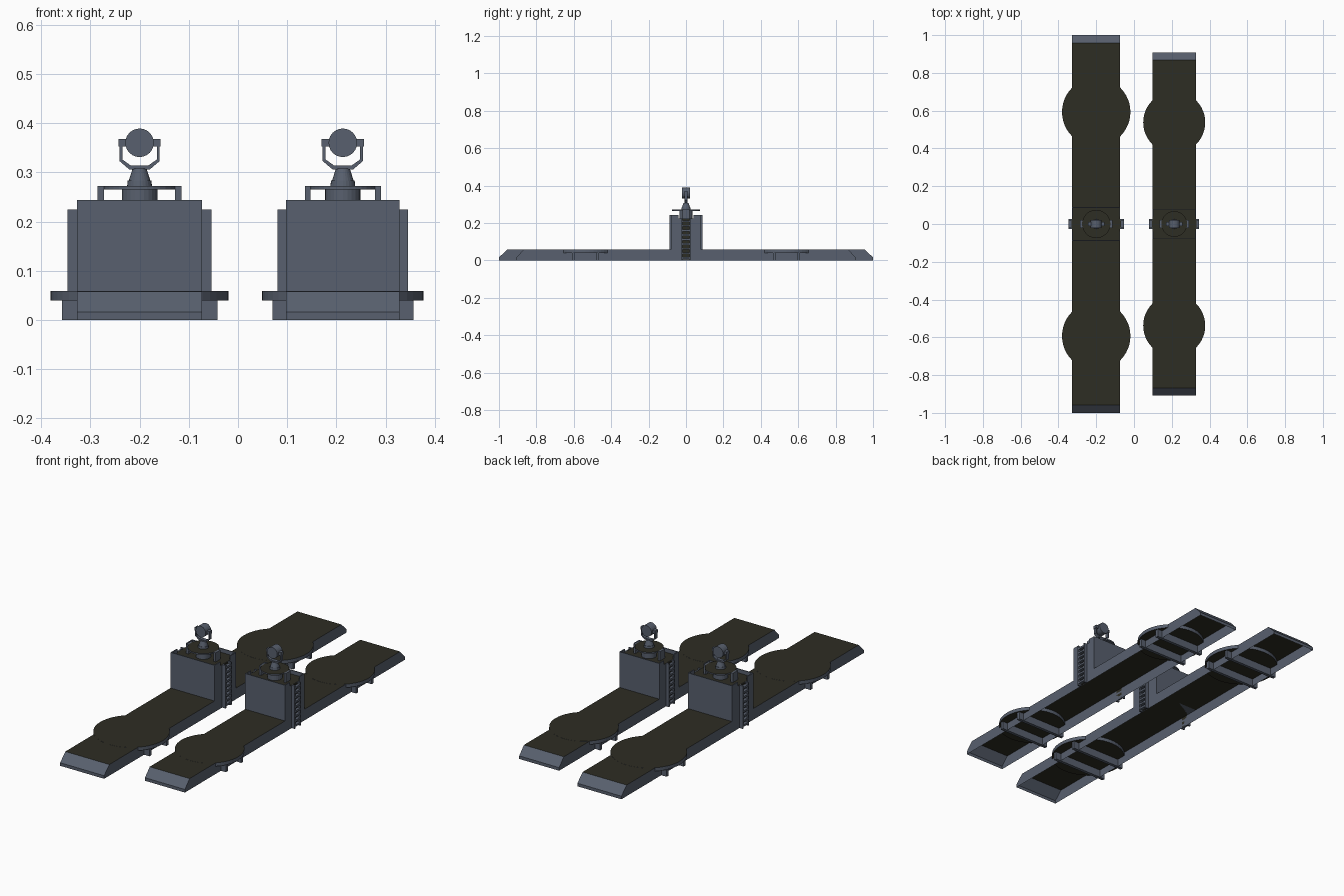
import bpy, bmesh, math
from mathutils import Matrix, Vector

if "Cube" in bpy.data.objects:
    bpy.data.objects.remove(bpy.data.objects["Cube"], do_unlink=True)


def material(name, color):
    m = bpy.data.materials.new(name)
    m.use_nodes = True
    m.diffuse_color = (*color, 1)
    m.node_tree.nodes["Principled BSDF"].inputs["Base Color"].default_value = (*color, 1)
    return m


STEEL = material("blue grey steel", (0.098, 0.117, 0.156))
DECK = material("dark olive deck", (0.027, 0.026, 0.017))


def finish(name, bm, mats, dark=None):
    """Turn a bmesh into an object; faces passing the dark rule get the second material."""
    bm.normal_update()
    for f in bm.faces:
        if dark and dark(f):
            f.material_index = 1
    mesh = bpy.data.meshes.new(name)
    bm.to_mesh(mesh)
    bm.free()
    for m in mats:
        mesh.materials.append(m)
    ob = bpy.data.objects.new(name, mesh)
    bpy.context.collection.objects.link(ob)
    return ob


def add_box(bm, x0, x1, y0, y1, z0, z1):
    mat = (Matrix.Translation(((x0 + x1) / 2, (y0 + y1) / 2, (z0 + z1) / 2))
           @ Matrix.Diagonal((x1 - x0, y1 - y0, z1 - z0, 1)))
    bmesh.ops.create_cube(bm, size=1, matrix=mat)


def add_cone(bm, x, y, z0, z1, r0, r1, sides=24):
    bmesh.ops.create_cone(bm, cap_ends=True, segments=sides, radius1=r0, radius2=r1,
                          depth=z1 - z0, matrix=Matrix.Translation((x, y, (z0 + z1) / 2)))


def facing_up(f):
    return f.normal.z > 0.9


def build_hull(side, cx, s):
    """Open-bottomed shell with sloped ends and a dark deck."""
    w, top = 0.127 * s, 0.058
    profile = [(-s, 0), (-s, 0.016), (-0.957 * s, top), (0.957 * s, top), (s, 0.016), (s, 0)]
    bm = bmesh.new()
    rows = [[bm.verts.new((cx + sx * w, y, z)) for y, z in profile] for sx in (-1, 1)]
    for i in range(len(profile) - 1):
        bm.faces.new((rows[0][i], rows[1][i], rows[1][i + 1], rows[0][i + 1]))
    bm.faces.new(rows[0])
    bm.faces.new(rows[1][::-1])
    finish(side + "_hull", bm, [STEEL, DECK], facing_up)

    # Round side platforms and the beams that carry them
    discs, beams = bmesh.new(), bmesh.new()
    for y in (-0.593 * s, 0.593 * s):
        add_cone(discs, cx, y, 0.04, top + 0.0005, 0.181 * s, 0.181 * s, 48)
        for dy in (-0.07 * s, 0.07 * s):
            add_box(beams, cx - 0.158 * s, cx + 0.158 * s,
                    y + dy - 0.008, y + dy + 0.008, 0, 0.04)
    finish(side + "_round_platforms", discs, [STEEL, DECK], lambda f: abs(f.normal.z) > 0.9)
    finish(side + "_support_beams", beams, [STEEL])


def build_tower(side, cx, s):
    w, d, floor, top, t = 0.127 * s, 0.089 * s, 0.224, 0.244, 0.005
    body = bmesh.new()
    add_box(body, cx - w, cx + w, -d, d, 0.058, floor)
    finish(side + "_tower", body, [STEEL, DECK], facing_up)

    # Parapet, open on both sides where the ladders arrive
    wall = bmesh.new()
    for sy in (-1, 1):
        y0, y1 = sorted((sy * d, sy * (d - t)))
        add_box(wall, cx - w, cx + w, y0, y1, floor, top)
        y0, y1 = sorted((sy * (d - t), sy * 0.04))
        for sx in (-1, 1):
            x0, x1 = sorted((cx + sx * w, cx + sx * (w - t)))
            add_box(wall, x0, x1, y0, y1, floor, top)
    finish(side + "_parapet", wall, [STEEL])

    # Ladders on both sides
    ladder, back = bmesh.new(), bmesh.new()
    for sx in (-1, 1):
        x0, x1 = sorted((cx + sx * w, cx + sx * (w + 0.019 * s)))
        for y in (-0.022, 0.022):
            add_box(ladder, x0, x1, y - 0.004, y + 0.004, 0, floor)
        for i in range(9):
            z = 0.014 + i * 0.0245
            add_box(ladder, x0, x1, -0.02, 0.02, z - 0.005, z + 0.005)
        x0, x1 = sorted((cx + sx * w, cx + sx * (w + 0.003)))
        add_box(back, x0, x1, -0.02, 0.02, 0.004, floor - 0.002)
    finish(side + "_ladders", ladder, [STEEL])
    finish(side + "_ladder_backing", back, [DECK])

    # Round lamp platform with a bracket at each side
    plate, bracket = bmesh.new(), bmesh.new()
    add_cone(plate, cx, 0, 0.265, 0.272, 0.075 * s, 0.075 * s, 32)
    finish(side + "_lamp_platform", plate, [STEEL, DECK], facing_up)
    for sx in (-1, 1):
        x0, x1 = sorted((cx + sx * 0.072 * s, cx + sx * 0.085 * s))
        add_box(bracket, x0, x1, -0.02, 0.02, floor, 0.272)
    finish(side + "_platform_brackets", bracket, [STEEL])


def build_lamp(side, cx):
    # Turned pedestal
    bm = bmesh.new()
    for z0, z1, r0, r1 in ((0.224, 0.266, 0.036, 0.036), (0.266, 0.283, 0.026, 0.024),
                           (0.283, 0.308, 0.022, 0.014)):
        add_cone(bm, cx, 0, z0, z1, r0, r1)
    finish(side + "_lamp_pedestal", bm, [STEEL])

    # Forked yoke: a mirrored outline extruded front to back
    bm = bmesh.new()
    half = [(0.021, 0.306), (0.041, 0.323), (0.041, 0.36), (0.035, 0.36), (0.035, 0.326), (0.018, 0.314)]
    outline = half + [(-x, z) for x, z in reversed(half)]
    face = bm.faces.new([bm.verts.new((cx + x, -0.009, z)) for x, z in outline])
    ext = bmesh.ops.extrude_face_region(bm, geom=[face])
    bmesh.ops.translate(bm, vec=Vector((0, 0.018, 0)),
                        verts=[v for v in ext["geom"] if isinstance(v, bmesh.types.BMVert)])
    bmesh.ops.recalc_face_normals(bm, faces=bm.faces)
    for sx in (-1, 1):
        x0, x1 = sorted((cx + sx * 0.026, cx + sx * 0.043))
        add_box(bm, x0, x1, -0.011, 0.011, 0.352, 0.368)
    finish(side + "_lamp_yoke", bm, [STEEL])

    # Drum-shaped lamp head facing the front
    bm = bmesh.new()
    bmesh.ops.create_cone(bm, cap_ends=True, segments=24, radius1=0.029, radius2=0.029, depth=0.044,
                          matrix=Matrix.Translation((cx, 0, 0.36)) @ Matrix.Rotation(math.pi / 2, 4, "X"))
    finish(side + "_lamp_head", bm, [STEEL])


for side, cx, s in (("right", -0.2, 1.0), ("left", 0.213, 0.907)):
    build_hull(side, cx, s)
    build_tower(side, cx, s)
    build_lamp(side, cx)
